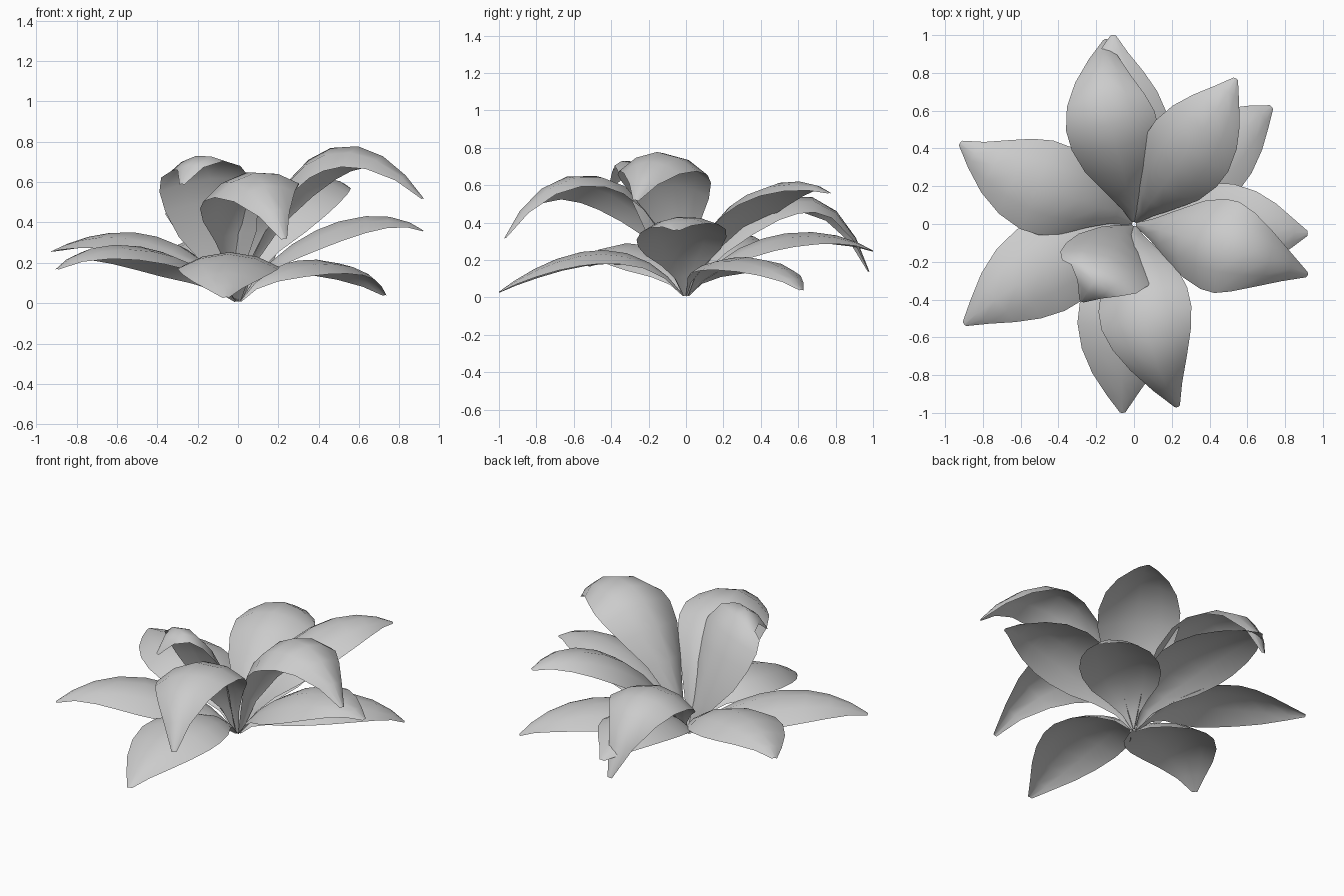
import bpy, bmesh, math
from mathutils import Vector, Matrix

if "Cube" in bpy.data.objects:
    bpy.data.objects.remove(bpy.data.objects["Cube"])

# Outline of one leaf: position along the midrib, relative half width
OUTLINE = [(0, .05), (.1, .22), (.2, .5), (.32, .84), (.44, .99), (.55, 1),
           (.68, .87), (.8, .63), (.91, .32), (1, .06)]
ACROSS = (-1, -.55, 0, .55, 1)


def midrib(p, t):
    """Cubic through four points at t = 0, 1/3, 2/3, 1, and its tangent."""
    def at(u):
        s = 3 * u
        w = (-(s-1)*(s-2)*(s-3)/6, s*(s-2)*(s-3)/2,
             -s*(s-1)*(s-3)/2, s*(s-1)*(s-2)/6)
        return sum((q * k for q, k in zip(p, w)), Vector())
    return at(t), (at(t + .01) - at(t - .01)).normalized()


def leaf(name, p1, p2, tip, width, droop, roll=0):
    tip = Vector(tip)
    flat = Vector((tip.x, tip.y, 0)).normalized()
    pts = [flat * .01 + Vector((0, 0, .01)), Vector(p1), Vector(p2), tip]
    bm = bmesh.new()
    rows = []
    for t, w in OUTLINE:
        c, tan = midrib(pts, t)
        side = Vector((-flat.y, flat.x, 0))
        side = (side - tan * side.dot(tan)).normalized()
        side = Matrix.Rotation(math.radians(roll) * w, 3, tan) @ side
        up = tan.cross(side)
        hw = w * width
        rows.append([bm.verts.new(c + side * (s * hw) - up * (droop * hw * s * s))
                     for s in ACROSS])
    for a, b in zip(rows, rows[1:]):
        for i in range(len(ACROSS) - 1):
            bm.faces.new((a[i], b[i], b[i+1], a[i+1]))
    for f in bm.faces:
        f.smooth = True
    bmesh.ops.recalc_face_normals(bm, faces=bm.faces)
    if sum(f.normal.z for f in bm.faces) < 0:
        bmesh.ops.reverse_faces(bm, faces=bm.faces)
    me = bpy.data.meshes.new(name)
    bm.to_mesh(me)
    bm.free()
    bpy.context.collection.objects.link(bpy.data.objects.new(name, me))


# Low spreading leaves
leaf("leaf_left_back", (-.30, .13, .29), (-.62, .25, .35), (-.92, .43, .26), .25, .35)
leaf("leaf_left_front", (-.27, -.12, .21), (-.60, -.31, .29), (-.90, -.53, .17), .25, .35)
leaf("leaf_front_low", (-.03, -.33, .24), (-.06, -.68, .21), (-.06, -1, .03), .25, .3)
leaf("leaf_right_low", (.28, -.02, .30), (.62, -.04, .43), (.92, -.05, .36), .24, .3, 7)
leaf("leaf_back_right_low", (.21, .17, .19), (.49, .42, .20), (.73, .62, .04), .23, .3)
leaf("leaf_back_low", (-.03, .30, .27), (-.09, .66, .35), (-.11, 1, .25), .25, .3)

# Tall arching leaves
leaf("leaf_front_tall", (0, -.24, .51), (.08, -.62, .65), (.23, -.97, .32), .25, .42, 10)
leaf("leaf_right_tall", (.25, -.06, .61), (.58, -.15, .78), (.92, -.27, .52), .25, .48)
leaf("leaf_back_right_tall", (.16, .21, .42), (.36, .49, .61), (.54, .77, .56), .235, .35)
leaf("leaf_back_tall", (-.06, .28, .40), (-.15, .66, .54), (-.15, .98, .14), .24, .4)

# Short upright leaf in the centre
leaf("leaf_centre", (-.08, -.08, .38), (-.17, -.23, .70), (-.28, -.41, .59), .25, .32, 14)
